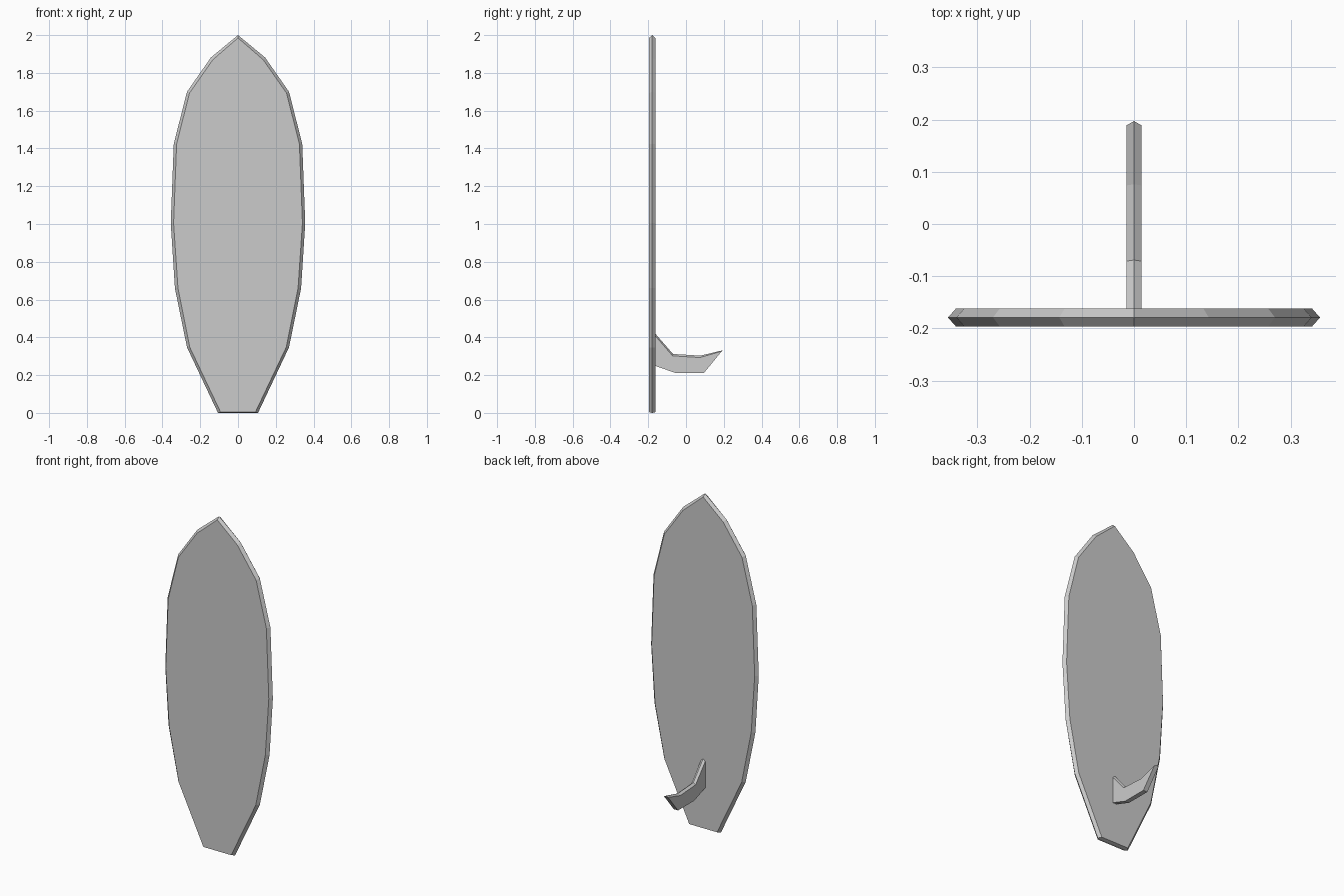
import bpy, bmesh

if "Cube" in bpy.data.objects:
    bpy.data.objects.remove(bpy.data.objects["Cube"])


def loft(name, rings):
    """Bridge equal-length closed rings of points and cap both ends."""
    bm = bmesh.new()
    loops = [[bm.verts.new(p) for p in ring] for ring in rings]
    for a, b in zip(loops, loops[1:]):
        for i in range(len(a)):
            j = (i + 1) % len(a)
            bm.faces.new((a[i], a[j], b[j], b[i]))
    bm.faces.new(loops[0])
    bm.faces.new(loops[-1])
    bmesh.ops.recalc_face_normals(bm, faces=bm.faces)
    mesh = bpy.data.meshes.new(name)
    bm.to_mesh(mesh)
    bm.free()
    obj = bpy.data.objects.new(name, mesh)
    bpy.context.collection.objects.link(obj)
    return obj


def mirrored_ring(half, y):
    """Half outline (tail to nose) mirrored across x = 0, at depth y."""
    right = [(x, y, z) for x, z in half]
    left = [(-x, y, z) for x, z in reversed(half[:-1])]
    return right + left


# Board: wide rail loop between two slightly smaller deck loops
rail = [(0.106, 0), (0.27, 0.347), (0.334, 0.66), (0.356, 1.005),
        (0.34, 1.425), (0.27, 1.70), (0.143, 1.882), (0, 2.0)]
deck = [(0.092, 0.004), (0.255, 0.347), (0.318, 0.662), (0.341, 1.005),
        (0.325, 1.423), (0.257, 1.693), (0.133, 1.87), (0, 1.985)]
loft("board", [mirrored_ring(deck, -0.196),
               mirrored_ring(rail, -0.179),
               mirrored_ring(deck, -0.162)])

# Fin: sections from board to tip, (ridge y,z), (side top y,z), (bottom y,z)
sections = [((-0.163, 0.42), (-0.163, 0.408), (-0.163, 0.249)),
            ((-0.069, 0.312), (-0.071, 0.302), (-0.058, 0.212)),
            ((0.076, 0.303), (0.074, 0.293), (0.095, 0.212)),
            ((0.197, 0.332), (0.189, 0.326), (0.097, 0.214))]
w = 0.014
rings = []
for ridge, side, bottom in sections[:3]:
    rings.append([(0, *ridge), (w, *side), (w, *bottom),
                  (-w, *bottom), (-w, *side)])
# Tip closes onto the trailing bottom edge
ridge, side, bottom = sections[3]
rings.append([(0, *ridge), (w, *side), (w, *bottom),
              (-w, *bottom), (-w, *side)])
loft("fin", rings)
